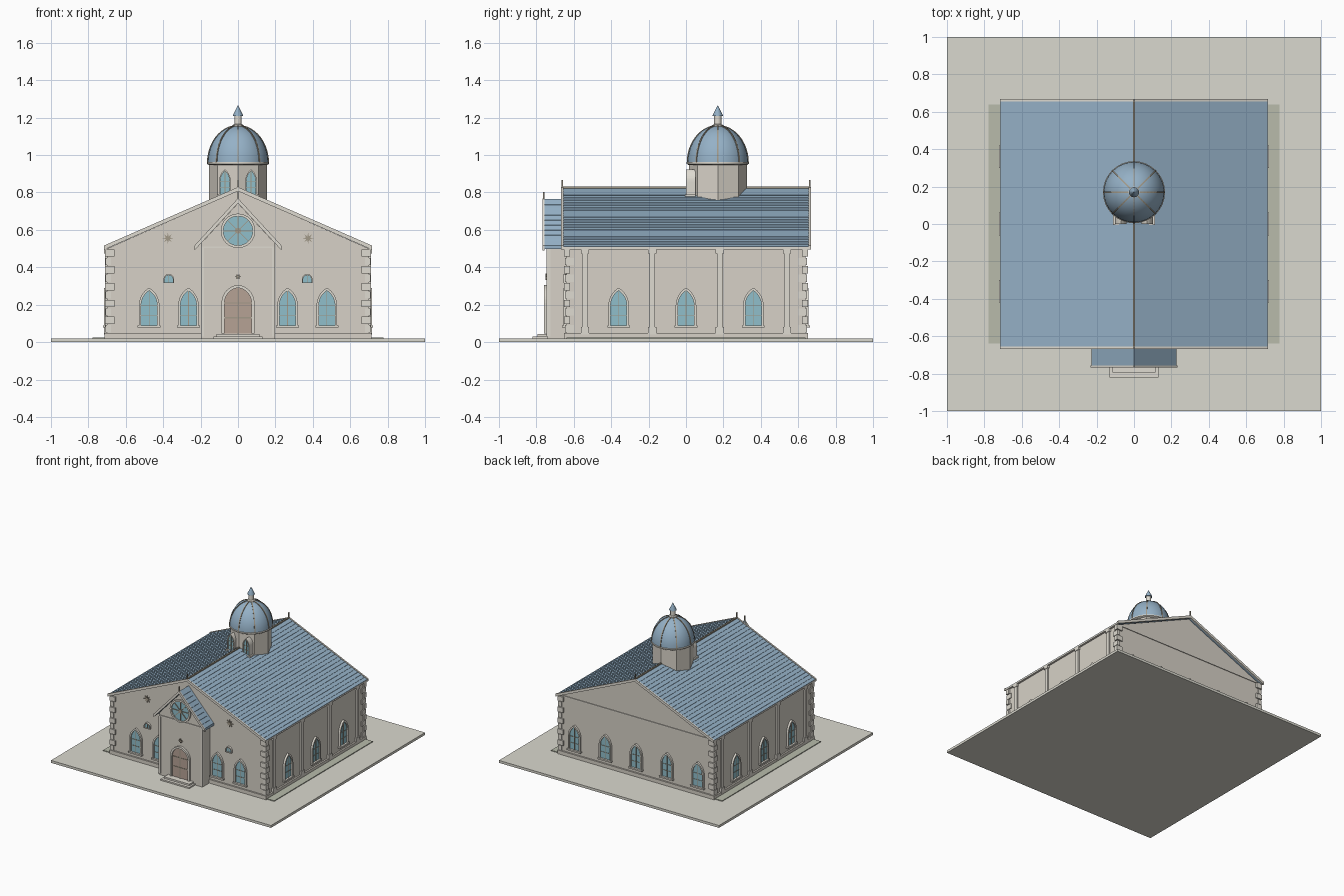
import bpy, bmesh
from math import pi, sin, cos, asin, radians
from mathutils import Matrix, Vector

if "Cube" in bpy.data.objects:
    bpy.data.objects.remove(bpy.data.objects["Cube"])

COLORS = {
    "stone": (0.68, 0.64, 0.57, 1), "trim": (0.74, 0.71, 0.64, 1),
    "roof": (0.30, 0.44, 0.57, 1), "glass": (0.28, 0.52, 0.60, 1),
    "wood": (0.47, 0.36, 0.30, 1), "bronze": (0.36, 0.32, 0.25, 1),
    "paving": (0.70, 0.69, 0.62, 1), "grass": (0.48, 0.50, 0.41, 1),
}
parts = {}
I = Matrix.Identity(4)


def part(name, mat):
    return parts.setdefault(name, (bmesh.new(), mat))[0]


def prism(name, mat, outer, y0, y1, M=I, inner=None):
    """Extrude an x-z outline from y0 to y1, optionally as a hollow frame."""
    bm = part(name, mat)
    def loop(pts, y):
        return [bm.verts.new(M @ Vector((x, y, z))) for x, z in pts]
    n = len(outer)
    a, b = loop(outer, y0), loop(outer, y1)
    if inner:
        c, d = loop(inner, y0), loop(inner, y1)
        pairs = [(a, b), (b, d), (d, c), (c, a)]
    else:
        bm.faces.new(a)
        bm.faces.new(b)
        pairs = [(a, b)]
    for p, q in pairs:
        for i in range(n):
            j = (i + 1) % n
            bm.faces.new((p[i], p[j], q[j], q[i]))


def rect(x0, x1, z0, z1):
    return [(x0, z0), (x1, z0), (x1, z1), (x0, z1)]


def box(name, mat, x0, x1, y0, y1, z0, z1, M=I):
    prism(name, mat, rect(x0, x1, z0, z1), y0, y1, M)


def arch(a, z0, zs, h, n=8):
    """Pointed arch outline; h equal to a gives a round arch."""
    r = (a * a + h * h) / (2 * a)
    top = asin(min(1, h / r))
    arc = [(a - r + r * cos(top * k / n), zs + r * sin(top * k / n)) for k in range(n + 1)]
    return [(-a, z0), (a, z0)] + arc + [(-x, z) for x, z in arc[-2::-1]]


def chevron(w, ze, za, t):
    return [(-w, ze), (0, za), (w, ze), (w, ze - t), (0, za - t), (-w, ze - t)]


def circle(cx, cz, r, n=32, r2=None):
    return [(cx + q * cos(2 * pi * i / n), cz + q * sin(2 * pi * i / n))
            for i in range(n) for q in [r2 if r2 and i % 2 else r]]


def lathe(name, mat, profile, segs, cx=0, cy=0.17):
    bm = part(name, mat)
    rings = [[bm.verts.new((cx + r * cos(2 * pi * i / segs), cy + r * sin(2 * pi * i / segs), z))
              for i in range(segs)] for r, z in profile]
    for p, q in zip(rings, rings[1:]):
        for i in range(segs):
            j = (i + 1) % segs
            bm.faces.new((p[i], p[j], q[j], q[i]))
    bm.faces.new(rings[0])
    bm.faces.new(rings[-1])


def wall(x, y, deg):
    return Matrix.Translation((x, y, 0)) @ Matrix.Rotation(radians(deg), 4, 'Z')


def window(M, a=0.043, z0=0.09, zs=0.195, h=0.08, t=0.012, back=0.0, sill=True):
    inner = arch(a, z0, zs, h)
    prism("window_glass", "glass", inner, back, -0.006, M)
    prism("window_frames", "trim", arch(a + t, z0 - t / 2, zs, h + t * 1.3), back, -0.016, M, inner)
    box("window_bars", "bronze", -0.002, 0.002, -0.004, -0.010, z0, zs + h * 0.97, M)
    if sill:
        box("window_sills", "trim", -a - 0.018, a + 0.018, back, -0.022, z0 - 0.012, z0, M)
        for z in (z0 + (zs - z0) * 0.5, zs):
            box("window_bars", "bronze", -a, a, -0.004, -0.009, z - 0.0015, z + 0.0015, M)


# ground slab, side beds, plinth
box("ground_slab", "paving", -1, 1, -1, 1, 0, 0.02)
for s in (-1, 1):
    box("side_beds", "grass", s * 0.71, s * 0.777, -0.64, 0.64, 0.018, 0.026)
box("plinth", "stone", -0.713, 0.713, -0.652, 0.652, 0.02, 0.05)

# hall walls with gables, main roof with battens and bargeboards
prism("hall_walls", "stone", [(-0.70, 0.02), (0.70, 0.02), (0.70, 0.50), (0, 0.808), (-0.70, 0.50)], -0.64, 0.64)
prism("main_roof", "roof", chevron(0.715, 0.512, 0.825, 0.014), -0.66, 0.66)
slope = 0.313 / 0.715
for i in range(1, 24):
    x, w = 0.0298 * i, 0.006
    z = 0.825 - x * slope
    for s in (-1, 1):
        prism("roof_battens", "roof", [(s * x, z - 0.002), (s * (x + w), z - 0.002 - w * slope),
              (s * (x + w), z + 0.002 - w * slope), (s * x, z + 0.002)], -0.655, 0.655)
for y in (-0.662, 0.662):
    prism("bargeboards", "trim", chevron(0.717, 0.516, 0.829, 0.022), y - 0.006, y + 0.006)
    box("roof_finials", "bronze", -0.004, 0.004, y - 0.004, y + 0.004, 0.81, 0.868)
box("ridge_cap", "bronze", -0.006, 0.006, -0.66, 0.66, 0.818, 0.832)
for s in (-1, 1):
    box("eaves_trim", "trim", s * 0.70, s * 0.716, -0.66, 0.66, 0.496, 0.508)
box("back_string_course", "trim", -0.70, 0.70, 0.638, 0.646, 0.498, 0.506)

# corner quoins
for sx in (-1, 1):
    for sy in (-1, 1):
        for i in range(10):
            lx, ly = (0.05, 0.03) if i % 2 else (0.03, 0.05)
            z = 0.05 + 0.045 * i
            e = 0.012 if i % 2 else 0.008
            box("corner_quoins", "trim", sx * (0.70 - lx + 0.01), sx * (0.70 + e),
                sy * (0.64 - ly + 0.01), sy * (0.64 + e), z + 0.002, z + 0.041)

# side walls: pilasters and windows
for s in (-1, 1):
    for y in (-0.54, -0.18, 0.18, 0.54):
        M = wall(s * 0.70, y, s * 90)
        box("pilasters", "trim", -0.015, 0.015, 0, -0.012, 0.05, 0.50, M)
        box("pilasters", "trim", -0.022, 0.022, 0, -0.016, 0.475, 0.502, M)
        box("pilasters", "trim", -0.022, 0.022, 0, -0.016, 0.04, 0.08, M)
    for y in (-0.36, 0, 0.36):
        window(wall(s * 0.70, y, s * 90))

# front and back windows, lunettes and star ornaments
for x in (-0.56, -0.28, 0, 0.28, 0.56):
    window(wall(x, 0.64, 180))
for s in (-1, 1):
    for x in (0.265, 0.475):
        window(wall(s * x, -0.64, 0))
    window(wall(s * 0.37, -0.64, 0), 0.022, 0.32, 0.335, 0.022, 0.006, 0, False)
    prism("star_ornaments", "bronze", circle(s * 0.375, 0.555, 0.03, 16, 0.011), -0.63, -0.648)

# entrance porch and its roof
prism("porch_walls", "stone", [(-0.195, 0.02), (0.195, 0.02), (0.195, 0.53), (0, 0.742), (-0.195, 0.53)], -0.74, -0.63)
prism("porch_roof", "roof", chevron(0.228, 0.517, 0.765, 0.02), -0.76, -0.64)
for i in range(1, 9):
    x = 0.025 * i
    for s in (-1, 1):
        z = 0.765 - x * 1.088
        prism("porch_battens", "roof", [(s * x, z - 0.002), (s * (x + 0.005), z - 0.0075),
              (s * (x + 0.005), z - 0.003), (s * x, z + 0.0025)], -0.757, -0.66)
prism("porch_bargeboard", "trim", chevron(0.232, 0.517, 0.769, 0.026), -0.767, -0.756)
box("porch_finial", "bronze", -0.004, 0.004, -0.765, -0.757, 0.75, 0.803)
box("porch_string_course", "trim", -0.197, 0.197, -0.746, -0.64, 0.502, 0.512)
for s in (-1, 1):
    box("porch_pilasters", "trim", s * 0.183, s * 0.199, -0.745, -0.725, 0.03, 0.502)
prism("star_ornaments", "bronze", circle(0, 0.35, 0.017, 16, 0.007), -0.735, -0.750)

# rose window
prism("rose_glass", "glass", circle(0, 0.595, 0.08), -0.735, -0.745)
prism("rose_frame", "trim", circle(0, 0.595, 0.092), -0.735, -0.755, I, circle(0, 0.595, 0.078))
prism("rose_tracery", "bronze", circle(0, 0.595, 0.016, 16), -0.74, -0.752)
for k in range(4):
    M = Matrix.Translation((0, 0, 0.595)) @ Matrix.Rotation(k * pi / 4, 4, 'Y')
    box("rose_tracery", "bronze", -0.0025, 0.0025, -0.742, -0.75, -0.079, 0.079, M)

# arched door and steps
door = arch(0.072, 0.045, 0.21, 0.08)
prism("door", "wood", door, -0.735, -0.748)
prism("door_frame", "trim", arch(0.088, 0.045, 0.21, 0.096), -0.735, -0.758, I, door)
box("door_bars", "bronze", -0.003, 0.003, -0.745, -0.752, 0.045, 0.285)
for z in (0.13, 0.21):
    box("door_bars", "wood", -0.072, 0.072, -0.745, -0.751, z - 0.003, z + 0.003)
box("entrance_steps", "trim", -0.13, 0.13, -0.82, -0.73, 0.018, 0.031)
box("entrance_steps", "trim", -0.115, 0.115, -0.795, -0.73, 0.03, 0.044)

# octagonal drum with two front windows
lathe("drum", "stone", [(0.155, 0.73), (0.155, 0.955)], 8)
for s in (-1, 1):
    window(wall(s * 0.07, 0.017, 0), 0.024, 0.79, 0.86, 0.055, 0.007, 0.035)

# dome, ribs and lantern
lathe("dome_cornice", "trim", [(0.158, 0.948), (0.166, 0.953), (0.166, 0.962), (0.158, 0.966)], 32)
lathe("dome", "roof", [(0.162 * cos(a), 0.957 + 0.2 * sin(a)) for a in [radians(8.6 * k) for k in range(11)]], 32)
angles = [radians(7.2 * k) for k in range(13)]
rib = ([(0.166 * cos(a), 0.957 + 0.204 * sin(a)) for a in angles]
       + [(0.155 * cos(a), 0.957 + 0.193 * sin(a)) for a in reversed(angles)])
for k in range(8):
    prism("dome_ribs", "bronze", rib, -0.004, 0.004, wall(0, 0.17, 45 * k))
lathe("lantern", "trim", [(0.03, 1.145), (0.03, 1.16), (0.02, 1.165), (0.02, 1.212)], 12)
lathe("lantern_spire", "roof", [(0.028, 1.208), (0.028, 1.212), (0.001, 1.266)], 12)

# turn the collected parts into objects
mats = {}
for key, col in COLORS.items():
    mats[key] = bpy.data.materials.new(key)
    mats[key].diffuse_color = col
for name, (bm, mat) in parts.items():
    bmesh.ops.recalc_face_normals(bm, faces=bm.faces)
    me = bpy.data.meshes.new(name)
    bm.to_mesh(me)
    bm.free()
    me.materials.append(mats[mat])
    ob = bpy.data.objects.new(name, me)
    bpy.context.collection.objects.link(ob)
    if name in ("dome", "dome_cornice", "lantern", "lantern_spire"):
        bpy.ops.object.select_all(action='DESELECT')
        ob.select_set(True)
        bpy.context.view_layer.objects.active = ob
        bpy.ops.object.shade_smooth_by_angle(angle=radians(35))

for m in bpy.data.materials:
    if m.users and not m.is_grease_pencil:
        m.use_nodes = True
        m.node_tree.nodes["Principled BSDF"].inputs["Base Color"].default_value = m.diffuse_color
